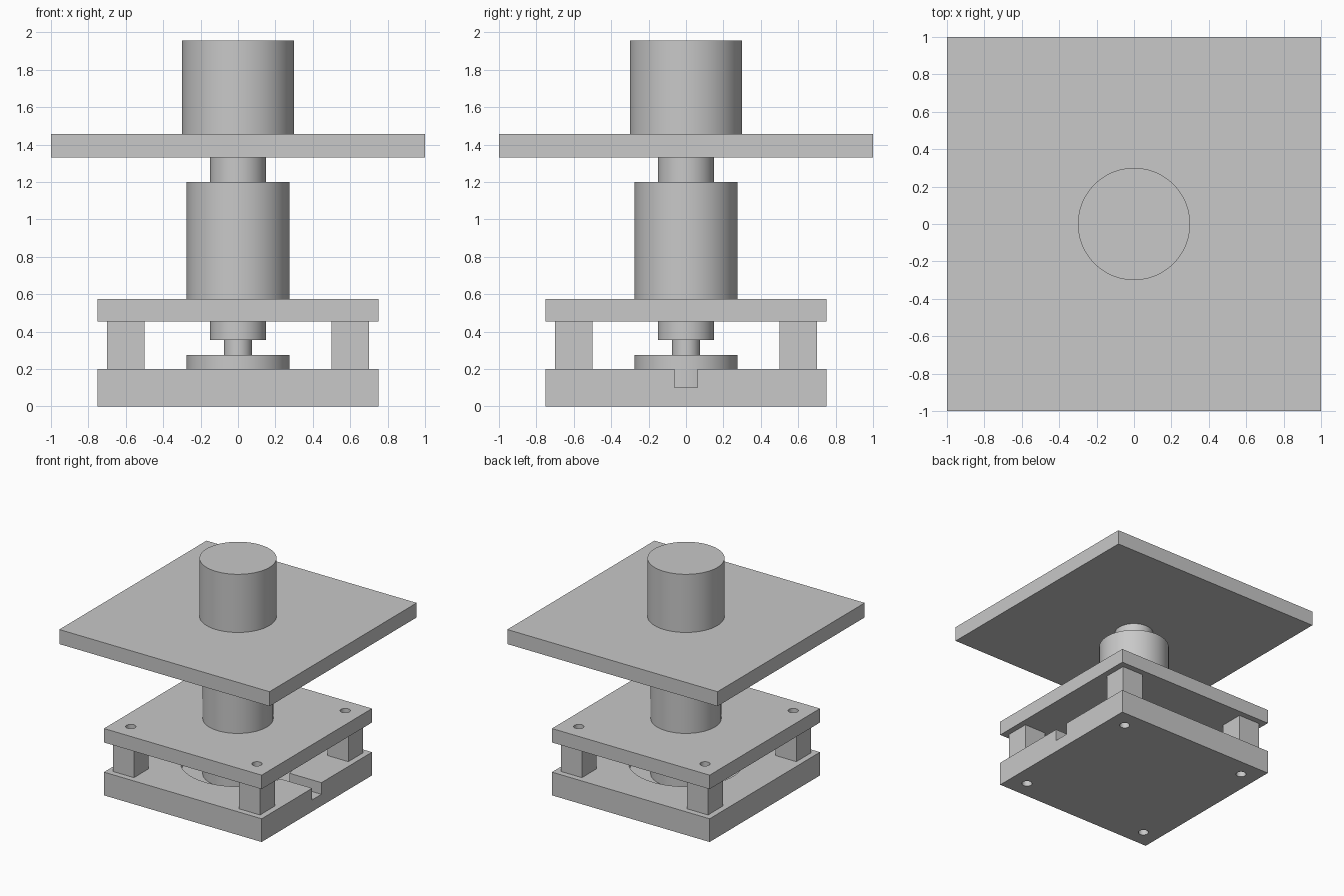
import bpy

cube = bpy.data.objects.get("Cube")
if cube:
    bpy.data.objects.remove(cube, do_unlink=True)

# Single flat grey
grey = bpy.data.materials.new("machined_grey")
grey.use_nodes = True
colour = (0.58, 0.58, 0.58, 1)
grey.diffuse_color = colour
grey.node_tree.nodes["Principled BSDF"].inputs["Base Color"].default_value = colour


def finish(obj, name):
    obj.name = name
    obj.data.materials.append(grey)
    return obj


def box(name, x, y, z0, z1, sx, sy):
    bpy.ops.mesh.primitive_cube_add(size=1, location=(x, y, (z0 + z1) / 2))
    obj = bpy.context.object
    obj.scale = (sx, sy, z1 - z0)
    bpy.ops.object.transform_apply(location=False, rotation=False, scale=True)
    return finish(obj, name)


def cylinder(name, radius, z0, z1, x=0, y=0, sides=96):
    bpy.ops.mesh.primitive_cylinder_add(
        vertices=sides, radius=radius, depth=z1 - z0, location=(x, y, (z0 + z1) / 2))
    obj = bpy.context.object
    bpy.ops.object.shade_smooth_by_angle()
    return finish(obj, name)


def cut(obj, cutter):
    mod = obj.modifiers.new("cut", 'BOOLEAN')
    mod.operation = 'DIFFERENCE'
    mod.solver = 'EXACT'
    mod.object = cutter
    bpy.context.view_layer.objects.active = obj
    bpy.ops.object.modifier_apply(modifier=mod.name)
    bpy.data.objects.remove(cutter, do_unlink=True)


def smooth(obj):
    bpy.ops.object.select_all(action='DESELECT')
    obj.select_set(True)
    bpy.context.view_layer.objects.active = obj
    bpy.ops.object.shade_smooth_by_angle()


# Base with a round recess and a cable slot opening to the left (+x)
base = box("base_block", 0, 0, 0, 0.2, 1.5, 1.5)
cut(base, cylinder("recess_cutter", 0.45, 0.1, 0.3))
cut(base, box("slot_cutter", 0.6, 0, 0.1, 0.3, 0.8, 0.125))

# Raised plate carried by four bored posts
plate = box("support_plate", 0, 0, 0.455, 0.575, 1.5, 1.5)
for side, x in (("left", 0.6), ("right", -0.6)):
    for end, y in (("front", -0.6), ("back", 0.6)):
        post = box(f"{end}_{side}_post", x, y, 0.2, 0.455, 0.2, 0.2)
        for part in (base, plate, post):
            cut(part, cylinder("bolt_hole_cutter", 0.04, -0.1, 0.7, x, y, 32))
        smooth(post)
smooth(base)
smooth(plate)

# Central stack, from the sensor up to the weight
for name, radius, z0, z1 in (
    ("sensor_disc", 0.275, 0.1, 0.275),
    ("sensor_stem", 0.075, 0.275, 0.355),
    ("lower_shaft", 0.15, 0.355, 0.455),
    ("main_sleeve", 0.275, 0.575, 1.2),
    ("upper_shaft", 0.15, 1.2, 1.33),
    ("top_weight", 0.3, 1.455, 1.955),
):
    cylinder(name, radius, z0, z1)

# Wide loading plate
box("load_plate", 0, 0, 1.33, 1.455, 2, 2)
